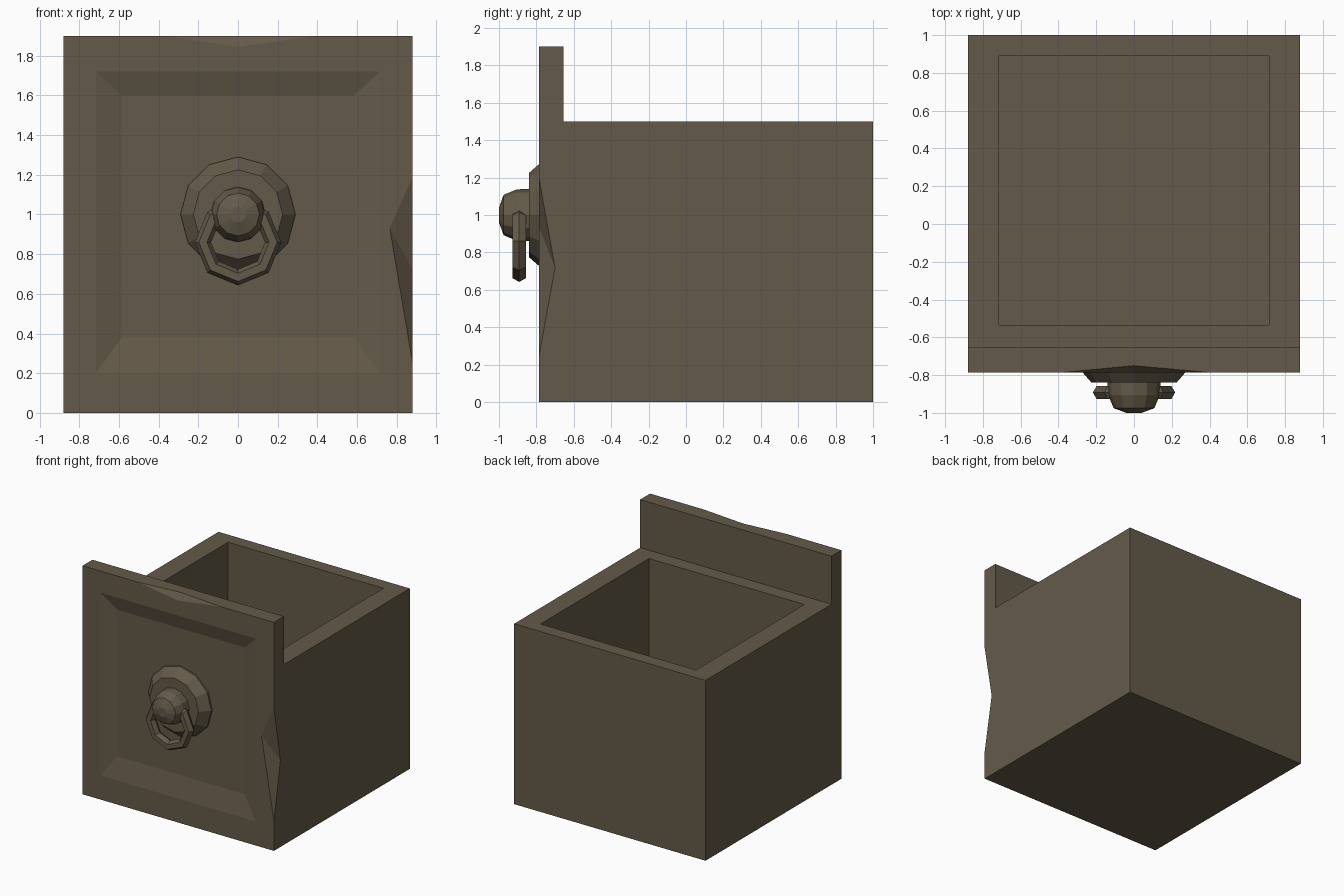
import bpy, bmesh, math
from mathutils import Vector

if "Cube" in bpy.data.objects:
    bpy.data.objects.remove(bpy.data.objects["Cube"])

brown = bpy.data.materials.new("dark_brown_wood")
brown.diffuse_color = (0.127, 0.102, 0.066, 1)
brown.use_nodes = True
brown.node_tree.nodes["Principled BSDF"].inputs["Base Color"].default_value = brown.diffuse_color


def finish(name, bm):
    bmesh.ops.recalc_face_normals(bm, faces=bm.faces[:])
    me = bpy.data.meshes.new(name)
    bm.to_mesh(me)
    bm.free()
    me.materials.append(brown)
    ob = bpy.data.objects.new(name, me)
    bpy.context.collection.objects.link(ob)
    return ob


def loft(name, rings):
    """Bridge a series of equal point rings and cap both ends."""
    bm = bmesh.new()
    loops = [[bm.verts.new(p) for p in r] for r in rings]
    for a, b in zip(loops, loops[1:]):
        for i in range(len(a)):
            j = (i + 1) % len(a)
            bm.faces.new((a[i], a[j], b[j], b[i]))
    bm.faces.new(loops[0])
    bm.faces.new(loops[-1])
    return finish(name, bm)


def rect_z(x, y0, y1, z):
    return [(-x, y0, z), (x, y0, z), (x, y1, z), (-x, y1, z)]


def rect_y(x, z0, z1, y):
    return [(-x, y, z0), (x, y, z0), (x, y, z1), (-x, y, z1)]


def disc(r, y, z=1.0, n=12):
    return [(r * math.cos(2 * math.pi * i / n), y,
             z + r * math.sin(2 * math.pi * i / n)) for i in range(n)]


def chip(target, a, b, c, d):
    """Cut a wedge out of an edge a-b, with its crease running c-d."""
    pts = [Vector(p) for p in (a, b, c, d)]
    mid = (pts[2] + pts[3]) / 2
    bm = bmesh.new()
    vs = [bm.verts.new(mid + (p - mid) * 1.3) for p in pts]
    for f in ((0, 1, 2), (0, 1, 3), (0, 2, 3), (1, 2, 3)):
        bm.faces.new([vs[i] for i in f])
    cutter = finish("chip_cutter", bm)
    cutter.hide_render = True
    mod = target.modifiers.new("chip", 'BOOLEAN')
    mod.operation = 'DIFFERENCE'
    mod.solver = 'EXACT'
    mod.object = cutter
    bpy.context.view_layer.objects.active = target
    bpy.ops.object.modifier_apply(modifier=mod.name)
    bpy.data.objects.remove(cutter)


# open drawer box
loft("drawer_box", [
    rect_z(0.88, -0.655, 1.0, 0.0),
    rect_z(0.88, -0.655, 1.0, 1.5),
    rect_z(0.715, -0.535, 0.89, 1.5),
    rect_z(0.715, -0.535, 0.89, 0.14)])

# front panel with recessed field
F = -0.785
panel = loft("front_panel", [
    rect_y(0.88, 0.0, 1.9, -0.655),
    rect_y(0.88, 0.0, 1.9, F),
    rect_y(0.715, 0.2, 1.72, F),
    rect_y(0.585, 0.38, 1.6, F + 0.035)])

# worn chips on the right and top edges
chip(panel, (0.88, F, 1.19), (0.88, F, 0.25), (0.765, F, 0.93), (0.88, -0.70, 0.72))
chip(panel, (-0.37, F, 1.9), (0.39, F, 1.9), (0.0, F, 1.845), (0.0, -0.75, 1.9))

# handle backplate and knob
loft("handle_backplate", [disc(0.29, -0.745), disc(0.29, -0.765), disc(0.225, -0.84)])
loft("handle_knob", [disc(0.14, -0.835), disc(0.137, -0.905),
                     disc(0.108, -0.975), disc(0.04, -1.0)])

# ring pull hanging from the knob
bpy.ops.mesh.primitive_torus_add(
    major_segments=8, minor_segments=6, major_radius=0.177, minor_radius=0.041,
    location=(0, -0.892, 0.86), rotation=(math.pi / 2, 0, 0))
ring = bpy.context.object
ring.name = "ring_pull"
ring.data.materials.append(brown)
for p in ring.data.polygons:
    p.use_smooth = False
